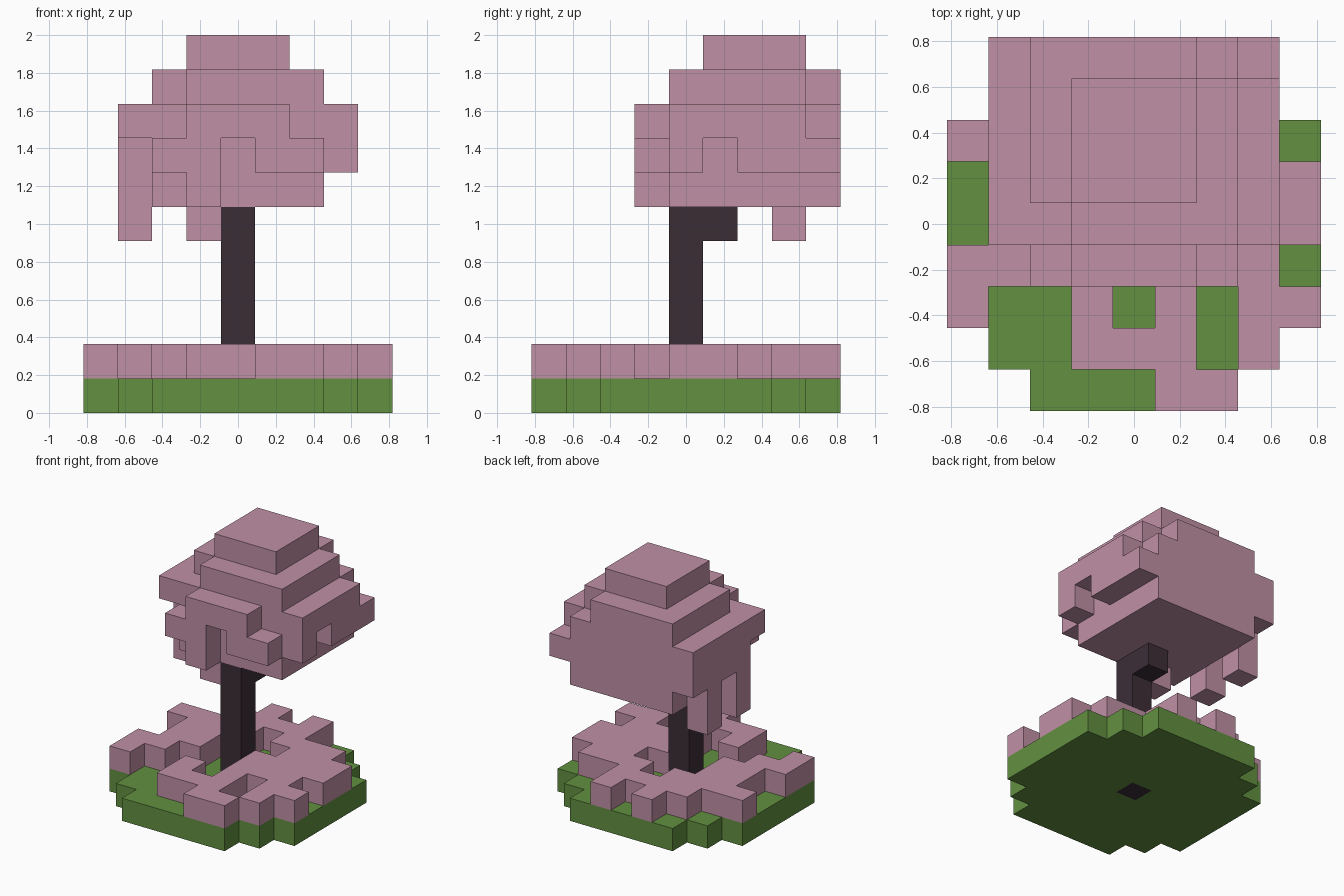
import bpy, bmesh
from mathutils import Vector

cube = bpy.data.objects.get("Cube")
if cube:
    bpy.data.objects.remove(cube, do_unlink=True)

UNIT = 2 / 11  # block size


def material(name, rgb):
    m = bpy.data.materials.new(name)
    m.use_nodes = True
    m.diffuse_color = (*rgb, 1)
    m.node_tree.nodes["Principled BSDF"].inputs["Base Color"].default_value = (*rgb, 1)
    return m


def box(x, y, z):
    """Block cells in inclusive ranges; a plain number means one cell."""
    spans = [(s, s) if isinstance(s, int) else s for s in (x, y, z)]
    rx, ry, rz = [range(a, b + 1) for a, b in spans]
    return {(i, j, k) for i in rx for j in ry for k in rz}


def build(name, cells, mat):
    """Skin a set of block cells with its outer faces only."""
    bm = bmesh.new()
    verts = {}

    def vert(p):
        key = tuple(round(c * 2) for c in p)
        if key not in verts:
            verts[key] = bm.verts.new(p * UNIT)
        return verts[key]

    for cell in sorted(cells):
        centre = Vector(cell) + Vector((0, 0, 0.5))
        for axis in range(3):
            for sign in (-1, 1):
                n = Vector((0, 0, 0))
                n[axis] = sign
                if tuple(int(c + d) for c, d in zip(cell, n)) in cells:
                    continue
                u = Vector((0, 0, 0))
                u[(axis + 1) % 3] = 1
                v = n.cross(u)
                corners = (-u - v, u - v, u + v, v - u)
                bm.faces.new([vert(centre + (n + c) / 2) for c in corners])
    bmesh.ops.dissolve_limit(bm, angle_limit=0.01, verts=bm.verts[:], edges=bm.edges[:])
    mesh = bpy.data.meshes.new(name)
    bm.to_mesh(mesh)
    bm.free()
    mesh.materials.append(mat)
    obj = bpy.data.objects.new(name, mesh)
    bpy.context.collection.objects.link(obj)


pink = material("blossom pink", (0.527, 0.279, 0.376))
green = material("grass green", (0.122, 0.279, 0.051))
bark = material("dark bark", (0.045, 0.027, 0.037))

# Round grass base with the trunk passing through it
grass = box((-4, 4), (-2, 2), 0) | box((-3, 3), (-3, 3), 0) | box((-2, 2), (-4, 4), 0)
build("grass_base", grass - box(0, 0, 0), green)

# Trunk with a short branch at the top
build("trunk", box(0, 0, (0, 5)) | box(0, 1, 5), bark)

# Fallen petals, rows run from back to front
petal_rows = [
    "...#.#...",
    "..####...",
    "####.###.",
    ".##...###",
    ".##..####",
    "##...###.",
    "#..#.#.##",
    "...###.#.",
    ".....##..",
]
petals = {(i - 4, 4 - j, 1) for j, row in enumerate(petal_rows)
          for i, mark in enumerate(row) if mark == "#"}
build("fallen_petals", petals, pink)

# Canopy body and stepped crown
canopy = box((-2, 2), (0, 4), (6, 8))
canopy |= box((-2, 1), (1, 4), 9) | box((-1, 2), (0, 3), 9)
canopy |= box((-1, 1), (1, 3), 10)
# Front bulge with its drooping edge
canopy |= box((-1, 1), -1, 8) | box((-2, -1), -1, 7) | box((1, 2), -1, 7) | box(-1, -1, 6)
# Side bulges
canopy |= box(-3, (0, 4), 8) | box(-3, (1, 4), 7)
canopy |= box(3, (0, 3), 8) | box(3, 0, 7) | box(3, (2, 4), 7)
# Hanging clumps
canopy |= box(-3, 1, (5, 6)) | box(-3, 3, (5, 6)) | box(-1, 0, 5)
build("canopy", canopy, pink)
